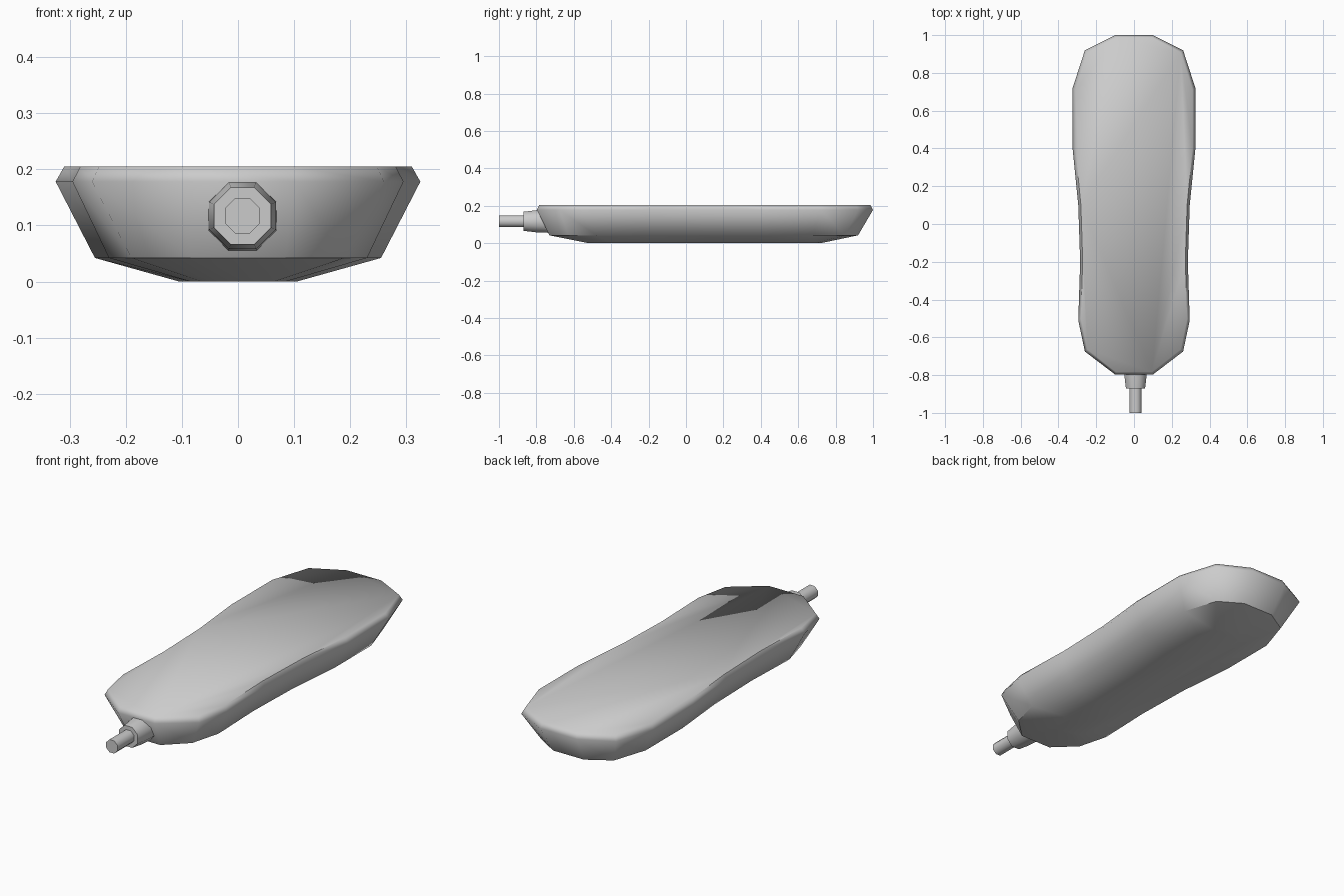
import bpy, bmesh, math
from mathutils import Vector

if "Cube" in bpy.data.objects:
    bpy.data.objects.remove(bpy.data.objects["Cube"])


def finish(bm, name, angle):
    bmesh.ops.recalc_face_normals(bm, faces=bm.faces)
    mesh = bpy.data.meshes.new(name)
    bm.to_mesh(mesh)
    bm.free()
    obj = bpy.data.objects.new(name, mesh)
    bpy.context.collection.objects.link(obj)
    bpy.ops.object.select_all(action='DESELECT')
    obj.select_set(True)
    bpy.context.view_layer.objects.active = obj
    bpy.ops.object.shade_smooth_by_angle(angle=math.radians(angle))
    return obj


def loft(bm, rings):
    loops = [[bm.verts.new(p) for p in ring] for ring in rings]
    for a, b in zip(loops, loops[1:]):
        for i in range(len(a)):
            j = (i + 1) % len(a)
            bm.faces.new((a[i], a[j], b[j], b[i]))
    bm.faces.new(loops[0])
    bm.faces.new(loops[-1])
    return loops


# Half outlines of the body: wide rim and narrow underside
rim = [(.10, 1.0), (.26, .92), (.325, .72), (.325, .40), (.295, .10),
       (.285, -.20), (.295, -.51), (.26, -.675), (.10, -.797)]
lower = [(.085, .92), (.20, .85), (.255, .68), (.255, .39), (.228, .10),
         (.22, -.20), (.23, -.48), (.19, -.63), (.085, -.73)]
bottom = [(.04, .72), (.08, .69), (.105, .60), (.105, .37), (.085, .10),
          (.08, -.20), (.085, -.40), (.065, -.49), (.04, -.52)]
top = [(x * .953, .1 + (y - .1) * .985) for x, y in rim]


def outline(half, z):
    return [Vector((x, y, z)) for x, y in half] + \
           [Vector((-x, y, z)) for x, y in reversed(half)]


# Body shell, with creases where the rounded ends meet the underside
bm = bmesh.new()
loops = loft(bm, [outline(bottom, 0), outline(lower, .042),
                  outline(rim, .178), outline(top, .205)])
ring = loops[1]
for i in (0, 1, 6, 7, 8, 9, 10, 15, 16, 17):
    edge = bm.edges.get((ring[i], ring[(i + 1) % len(ring)]))
    edge.smooth = False
finish(bm, "body", 62)


def octagon(y, radius):
    return [Vector((.008 + radius * math.cos(math.pi / 8 + i * math.pi / 4), y,
                    .117 + radius * math.sin(math.pi / 8 + i * math.pi / 4)))
            for i in range(8)]


# Tapered strain relief and cable stub
for name, sections in (("strain_relief", [(-.70, .068), (-.80, .064), (-.87, .055)]),
                       ("cable", [(-.85, .034), (-1.0, .034)])):
    bm = bmesh.new()
    loft(bm, [octagon(y, r) for y, r in sections])
    finish(bm, name, 50)
